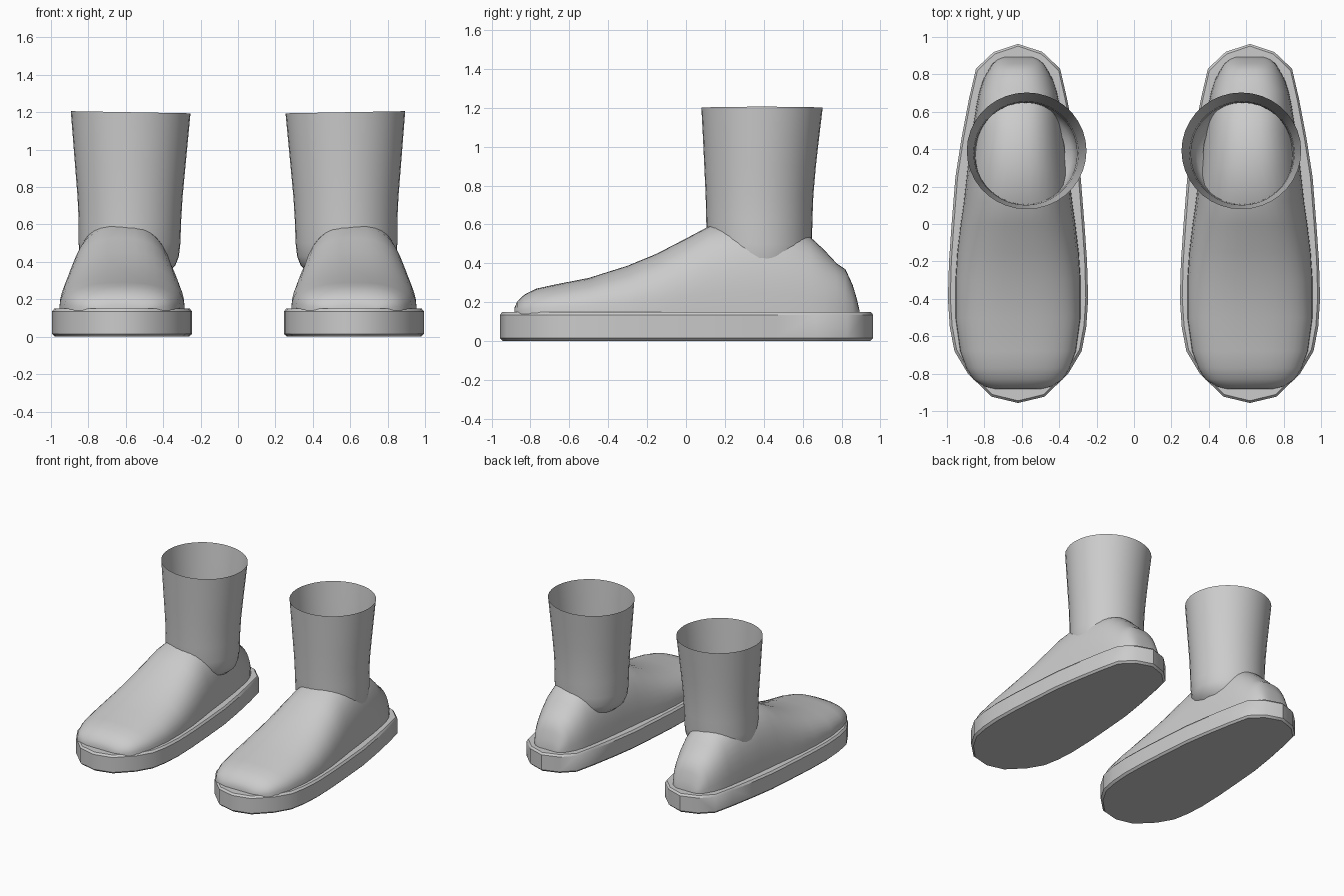
import bpy, bmesh
from math import pi, cos, sin, radians

if "Cube" in bpy.data.objects:
    bpy.data.objects.remove(bpy.data.objects["Cube"])

CX = 0.62  # centre line of one boot


def finish(name, bm, angle):
    bmesh.ops.recalc_face_normals(bm, faces=bm.faces)
    me = bpy.data.meshes.new(name)
    bm.to_mesh(me)
    bm.free()
    ob = bpy.data.objects.new(name, me)
    bpy.context.collection.objects.link(ob)
    bpy.ops.object.select_all(action='DESELECT')
    ob.select_set(True)
    bpy.context.view_layer.objects.active = ob
    bpy.ops.object.shade_smooth_by_angle(angle=radians(angle))
    # second boot
    ob.modifiers.new("pair", 'MIRROR').use_axis[0] = True
    return ob


def loft(rings, caps):
    bm = bmesh.new()
    loops = [[bm.verts.new(p) for p in r] for r in rings]
    n = len(loops[0])
    for a, b in zip(loops, loops[1:]):
        for i in range(n):
            j = (i + 1) % n
            bm.faces.new((a[i], a[j], b[j], b[i]))
    if caps:
        bm.faces.new(loops[0])
        bm.faces.new(loops[-1])
    return bm


# Sole: half outline (half width, y), chamfered top and bottom
half = [(0, -.957), (.142, -.923), (.268, -.80), (.34, -.68), (.365, -.55), (.375, -.40),
        (.369, -.2), (.355, 0), (.335, .25), (.302, .46), (.262, .67), (.225, .83),
        (.13, .92), (0, .963)]
outline = half + [(-x, y) for x, y in half[-2:0:-1]]


def sole_ring(z, inset):
    return [(CX + x * (1 - inset / .35), y * (1 - inset / .96), z) for x, y in outline]


finish("sole", loft([sole_ring(0, .015), sole_ring(.015, 0),
                     sole_ring(.135, 0), sole_ring(.15, .012)], True), 35)

# Upper: domed cross-sections (y, half width, height) from toe to heel
stations = [(-.883, .12, .17), (-.868, .18, .205), (-.83, .24, .24), (-.77, .277, .27),
            (-.68, .31, .29), (-.5, .335, .325), (-.3, .335, .388), (-.15, .325, .45),
            (0, .307, .528), (.12, .29, .592), (.3, .27, .63), (.5, .245, .605),
            (.64, .222, .535), (.71, .207, .47), (.775, .185, .40), (.82, .16, .37),
            (.857, .137, .29), (.878, .11, .22), (.892, .08, .16)]
BASE, STEPS = .14, 20


def dome(y, w, h):
    pts = []
    for i in range(STEPS + 1):
        c, s = cos(pi * i / STEPS), max(sin(pi * i / STEPS), 0)
        x = abs(c) ** .8 * (1 if c > 0 else -1)
        pts.append((CX + w * x, y, BASE + (h - BASE) * s ** .8))
    return pts


finish("upper", loft([dome(*s) for s in stations], True), 60)

# Shaft: open flared tube (z, centre x, centre y, radius x, radius y)
levels = [(.35, .59, .385, .22, .22), (.38, .585, .38, .25, .245), (.43, .582, .378, .266, .265),
          (.50, .580, .377, .272, .271), (.62, .578, .377, .274, .273), (.75, .577, .378, .281, .277),
          (.90, .576, .381, .294, .287), (1.05, .575, .386, .307, .299), (1.2, .574, .391, .32, .312)]
rings = []
for z, x, y, rx, ry in levels:
    tilt = .018 * max(z - .9, 0) / .3
    rings.append([(x + rx * cos(a), y + ry * sin(a), z + tilt * rx * cos(a))
                  for a in (2 * pi * i / 36 for i in range(36))])
finish("shaft", loft(rings, False), 60)
